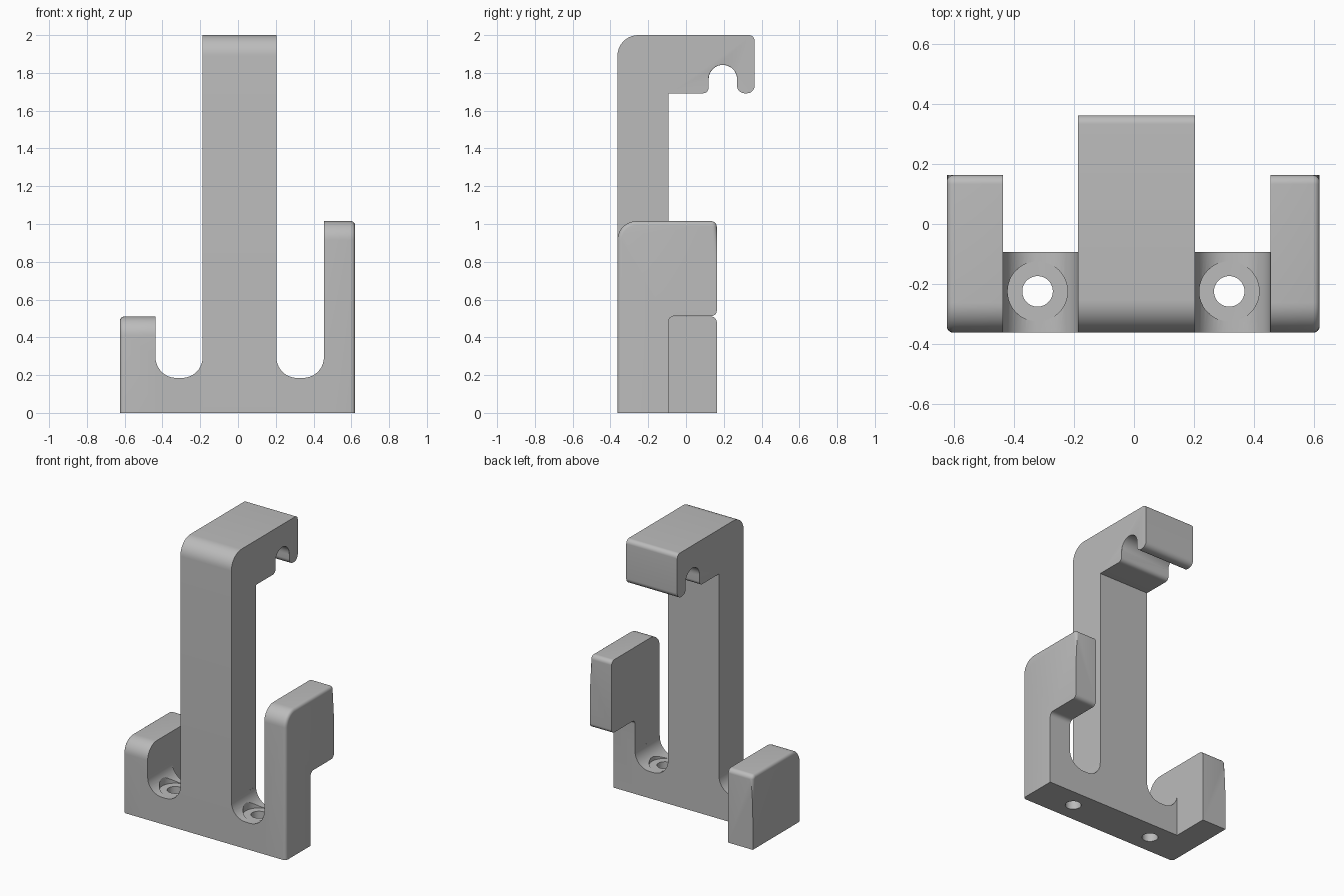
import bpy, bmesh, math
from mathutils import Vector

if "Cube" in bpy.data.objects:
    bpy.data.objects.remove(bpy.data.objects["Cube"])

grey = bpy.data.materials.new("plain grey")
grey.diffuse_color = (0.5, 0.5, 0.5, 1)
grey.use_nodes = True
grey.node_tree.nodes["Principled BSDF"].inputs["Base Color"].default_value = grey.diffuse_color

FRONT, MID, BACK = -0.363, -0.093, 0.163
LEFT, RIGHT = -0.625, 0.62


def rounded(points, seg=10):
    """Polygon from (a, b, radius) corners, each corner filleted."""
    out = []
    n = len(points)
    for i, (a, b, r) in enumerate(points):
        p = Vector((a, b))
        if r == 0:
            out.append(p)
            continue
        u = (Vector(points[i - 1][:2]) - p).normalized()
        v = (Vector(points[(i + 1) % n][:2]) - p).normalized()
        half = u.angle(v) / 2
        c = p + (u + v).normalized() * (r / math.sin(half))
        t = r / math.tan(half)
        s, e = p + u * t - c, p + v * t - c
        a0 = math.atan2(s.y, s.x)
        d = math.atan2(s.x * e.y - s.y * e.x, s.dot(e))
        for k in range(seg + 1):
            w = a0 + d * k / seg
            out.append(c + Vector((math.cos(w), math.sin(w))) * r)
    return out


def prism(name, points, axis, lo, hi, soften=None, width=0.022):
    """Extrude a profile along x or y; soften(edge) picks edges to round."""
    bm = bmesh.new()
    put = (lambda p, d: (d, p.x, p.y)) if axis == "x" else (lambda p, d: (p.x, d, p.y))
    outline = rounded(points)
    a = [bm.verts.new(put(p, lo)) for p in outline]
    b = [bm.verts.new(put(p, hi)) for p in outline]
    bm.faces.new(a)
    bm.faces.new(b[::-1])
    for i in range(len(a)):
        j = (i + 1) % len(a)
        bm.faces.new((a[i], b[i], b[j], a[j]))
    bmesh.ops.recalc_face_normals(bm, faces=bm.faces)
    if soften:
        bmesh.ops.bevel(bm, geom=[e for e in bm.edges if soften(e)], offset=width,
                        segments=4, profile=0.5, affect="EDGES", clamp_overlap=True)
    me = bpy.data.meshes.new(name)
    bm.to_mesh(me)
    bm.free()
    me.materials.append(grey)
    ob = bpy.data.objects.new(name, me)
    bpy.context.collection.objects.link(ob)
    return ob


def combine(ob, other, op):
    """Apply a boolean and remove the second object."""
    m = ob.modifiers.new("bool", "BOOLEAN")
    m.operation, m.object, m.solver = op, other, "EXACT"
    bpy.context.view_layer.objects.active = ob
    bpy.ops.object.modifier_apply(modifier=m.name)
    bpy.data.objects.remove(other)


def drill(ob, x, radius, z0, z1):
    bpy.ops.mesh.primitive_cylinder_add(vertices=48, radius=radius, depth=z1 - z0,
                                        location=(x, -0.225, (z0 + z1) / 2))
    cutter = bpy.context.object
    cutter.hide_render = True
    combine(ob, cutter, "DIFFERENCE")


def outer_rim(x, low):
    """Front, top and top-back edges of an arm's outer face."""
    def test(e):
        if any(abs(v.co.x - x) > 1e-4 for v in e.verts):
            return False
        p, q = (v.co for v in e.verts)
        return all(v.y < FRONT + 1e-4 for v in (p, q)) or min(p.z, q.z) > low
    return test


def notch_rim(e):
    """Arc edges of the notch on both side faces."""
    p, q = (v.co for v in e.verts)
    return (abs(p.x - q.x) < 1e-4 and
            all(0.11 < v.y < 0.28 and 1.763 < v.z < 1.85 for v in (p, q)))


# Tall central post with the notched hook on top
body = prism("hook_rack", [
    (FRONT, 0, 0), (MID, 0, 0), (MID, 1.692, 0), (0.12, 1.692, 0.03),
    (0.12, 1.842, 0.0749), (0.27, 1.842, 0.0749), (0.27, 1.692, 0.04),
    (0.363, 1.692, 0.04), (0.363, 2, 0.03), (FRONT, 2, 0.11)],
    "x", -0.187, 0.203, notch_rim)

# Short left arm, solid down to the floor
left_arm = prism("left_arm", [
    (FRONT, 0, 0), (BACK, 0, 0), (BACK, 0.51, 0.03), (FRONT, 0.51, 0.1)],
    "x", LEFT, -0.437, outer_rim(LEFT, 0.40))

# Tall right arm with a raised rear block
right_arm = prism("right_arm", [
    (FRONT, 0, 0), (MID, 0, 0), (MID, 0.512, 0.03), (BACK, 0.512, 0.03),
    (BACK, 1.015, 0.03), (FRONT, 1.015, 0.1)],
    "x", 0.455, RIGHT, outer_rim(RIGHT, 0.90))

# U-shaped floors between the posts, each with a screw hole and a screw head seat
for side, x0, x1, hole in (("left", -0.437, -0.187, -0.322), ("right", 0.203, 0.455, 0.318)):
    floor = prism(side + "_floor", [
        (x0, 0, 0), (x1, 0, 0), (x1, 0.30, 0), (x1 - 1e-4, 0.30, 0),
        (x1 - 1e-4, 0.185, 0.11), (x0 + 1e-4, 0.185, 0.11), (x0 + 1e-4, 0.30, 0),
        (x0, 0.30, 0)], "y", FRONT, MID)
    drill(floor, hole, 0.1, 0.185, 0.6)
    drill(floor, hole, 0.051, -0.1, 0.6)
    combine(body, floor, "UNION")

for arm in (left_arm, right_arm):
    combine(body, arm, "UNION")

bpy.ops.object.select_all(action="DESELECT")
body.select_set(True)
bpy.context.view_layer.objects.active = body
bpy.ops.object.shade_smooth_by_angle(angle=math.radians(30))
